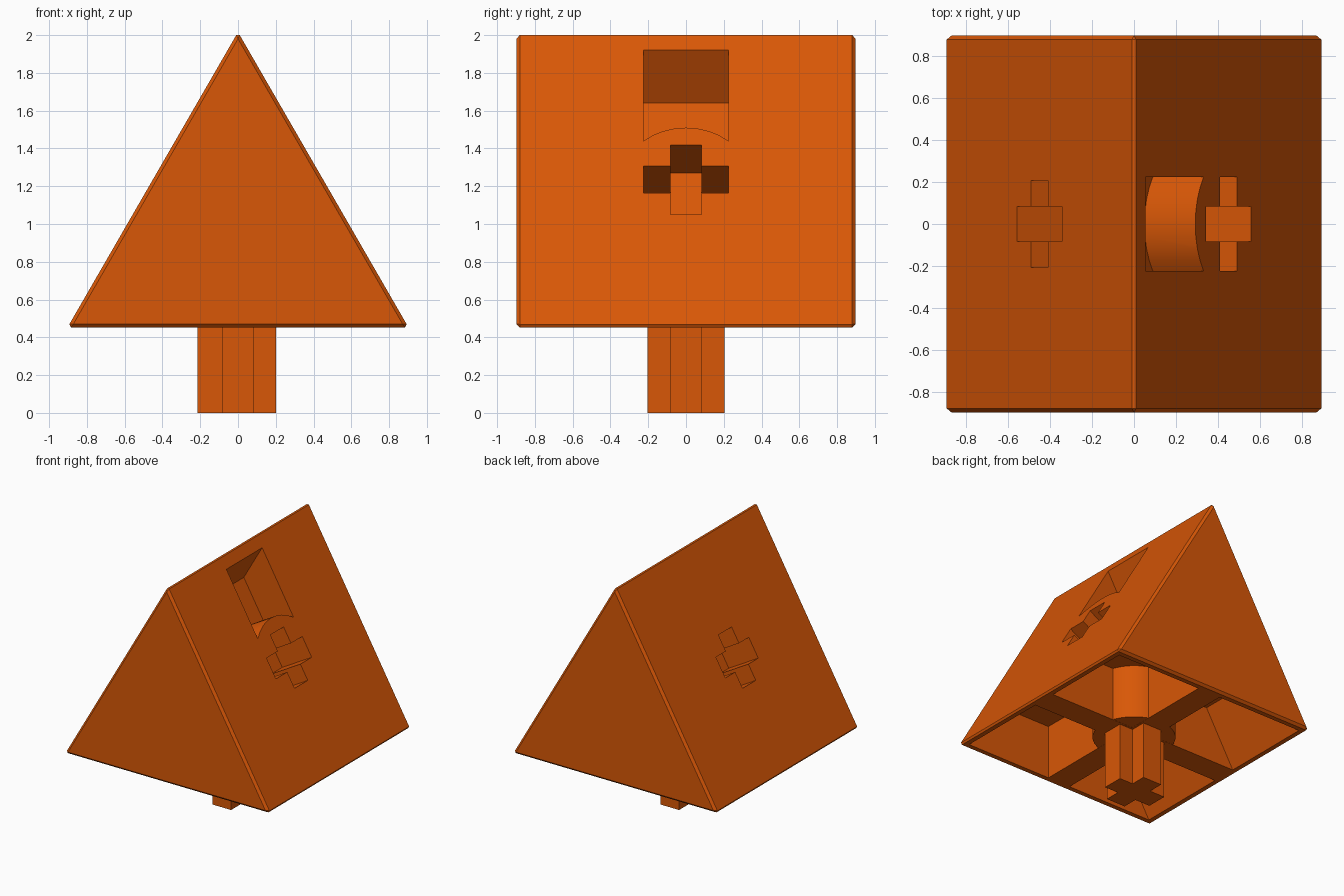
import bpy, bmesh, math
from mathutils import Matrix, Vector

if "Cube" in bpy.data.objects:
    bpy.data.objects.remove(bpy.data.objects["Cube"])

orange = bpy.data.materials.new("orange")
orange.use_nodes = True
COLOUR = (0.69, 0.096, 0.002, 1)
orange.diffuse_color = COLOUR
orange.node_tree.nodes["Principled BSDF"].inputs["Base Color"].default_value = COLOUR

APEX, BASE, HALF_Y, BEVEL = 2.016, 0.453, 0.898, 0.018
COS, SIN = math.cos(math.pi / 6), math.sin(math.pi / 6)


def slope_x(z):
    """Half width of the roof at height z."""
    return (APEX - z) * math.tan(math.pi / 6)


def prism(name, profile, low, high, frame=Matrix(), clip=None):
    """Extrude a 2D profile along its local third axis, then place it."""
    bm = bmesh.new()
    face = bm.faces.new([bm.verts.new((a, b, low)) for a, b in profile])
    ext = bmesh.ops.extrude_face_region(bm, geom=[face])
    moved = [g for g in ext["geom"] if isinstance(g, bmesh.types.BMVert)]
    bmesh.ops.translate(bm, vec=(0, 0, high - low), verts=moved)
    bm.transform(frame)
    bm.normal_update()
    if clip:
        point, normal = clip
        cut = bmesh.ops.bisect_plane(bm, geom=bm.verts[:] + bm.edges[:] + bm.faces[:],
                                     plane_co=point, plane_no=normal, clear_outer=True)
        edges = [g for g in cut["geom_cut"] if isinstance(g, bmesh.types.BMEdge)]
        bmesh.ops.holes_fill(bm, edges=edges)
        bm.normal_update()
    bmesh.ops.recalc_face_normals(bm, faces=bm.faces[:])
    if bm.calc_volume(signed=True) < 0:
        bmesh.ops.reverse_faces(bm, faces=bm.faces[:])
    mesh = bpy.data.meshes.new(name)
    bm.to_mesh(mesh)
    bm.free()
    mesh.materials.append(orange)
    obj = bpy.data.objects.new(name, mesh)
    bpy.context.collection.objects.link(obj)
    return obj


def activate(obj):
    bpy.ops.object.select_all(action='DESELECT')
    obj.select_set(True)
    bpy.context.view_layer.objects.active = obj


def carve(target, cutter):
    """Subtract the cutter and discard it."""
    mod = target.modifiers.new("carve", 'BOOLEAN')
    mod.operation, mod.solver, mod.object = 'DIFFERENCE', 'EXACT', cutter
    activate(target)
    bpy.ops.object.modifier_apply(modifier=mod.name)
    bpy.data.objects.remove(cutter)


def plus(a0, a1, b, w):
    """Plus-shaped outline with arms a0..a1 and -b..b, half width w."""
    return [(a1, -w), (a1, w), (w, w), (w, b), (-w, b), (-w, w),
            (a0, w), (a0, -w), (-w, -w), (-w, -b), (w, -b), (w, -w)]


def slope_frame(side, z):
    """Axes on a roof slope: up the slope, along the roof, outward."""
    n = Vector((COS * side, 0, SIN))
    u = Vector((-SIN * side, 0, COS))
    m = Matrix((u, n.cross(u), n)).transposed().to_4x4()
    m.translation = (side * slope_x(z), 0, z)
    return m


# Stands a profile up in x and z, extruded towards the front
UPRIGHT = Matrix.Rotation(math.pi / 2, 4, 'X')

# Chamfered triangular body
body = prism("roof_body", [(-slope_x(BASE), BASE), (slope_x(BASE), BASE), (0, APEX)],
             -HALF_Y, HALF_Y, UPRIGHT)
bev = body.modifiers.new("chamfer", 'BEVEL')
bev.width, bev.segments = BEVEL, 1
activate(body)
bpy.ops.object.modifier_apply(modifier=bev.name)

# Four cavities underneath, leaving crossed ribs
RIB, WALL, CEILING, FLOOR = 0.1, 0.055, 0.88, 0.4
for sx in (-1, 1):
    for sy in (-1, 1):
        outline = [(sx * RIB, FLOOR), (sx * (slope_x(FLOOR) - WALL), FLOOR),
                   (sx * (slope_x(CEILING) - WALL), CEILING), (sx * RIB, CEILING)]
        low, high = sorted((sy * RIB, sy * (HALF_Y - WALL)))
        carve(body, prism("cavity_cutter", outline, low, high, UPRIGHT))

# Plus-shaped sockets on both slopes
for side, reach in ((1, 0.225), (-1, 0.207)):
    carve(body, prism("socket_cutter", plus(-0.213, 0.213, reach, 0.083),
                      -0.3, 0.1, slope_frame(side, 1.235)))

# Recess near the ridge, with an arched lower wall
R, HALF = 0.353, 0.225
spread = math.asin(HALF / R)
arch = []
for i in range(9):
    a = spread * (i / 4 - 1)
    arch.append((R * math.cos(a) - R, R * math.sin(a)))
top_edge = Vector((slope_x(1.92), 0, 1.92))
carve(body, prism("recess_cutter", arch + [(0.7, HALF), (0.7, -HALF)], -0.28, 0.1,
                  slope_frame(1, 1.51), (top_edge, Vector((-COS, 0, SIN)))))

# Round hub where the ribs meet
circle = [(0.3 * math.cos(i * math.tau / 32), 0.3 * math.sin(i * math.tau / 32))
          for i in range(32)]
hub = prism("rib_hub", circle, BASE + 0.001, CEILING + 0.01)

# Plus-shaped post
post = prism("post", plus(-0.215, 0.202, 0.205, 0.083), 0, BASE + 0.02)

for obj in (body, hub, post):
    activate(obj)
    bpy.ops.object.shade_smooth_by_angle(angle=math.radians(20))
